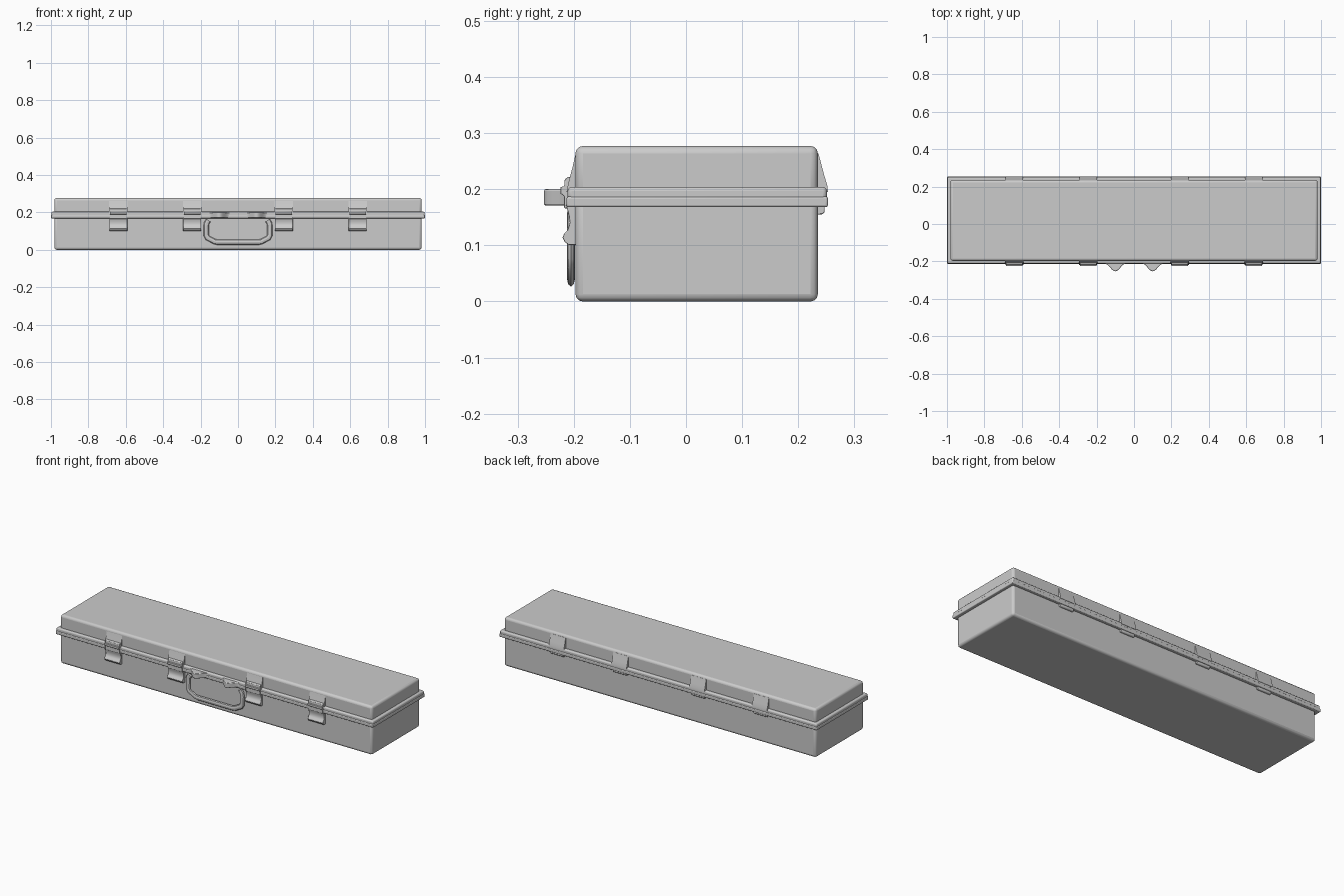
import bpy, bmesh, math

if "Cube" in bpy.data.objects:
    bpy.data.objects.remove(bpy.data.objects["Cube"])

CY = 0.0195  # depth centre of the case shell


def finish(ob, bevel=0.0, segs=3):
    if bevel:
        m = ob.modifiers.new("Bevel", "BEVEL")
        m.width, m.segments = bevel, segs
        m.limit_method = "ANGLE"
        m.angle_limit = math.radians(35)
    bpy.ops.object.select_all(action="DESELECT")
    ob.select_set(True)
    bpy.context.view_layer.objects.active = ob
    bpy.ops.object.shade_smooth_by_angle(angle=math.radians(35))
    return ob


def box(name, x, y0, y1, z0, z1, bevel):
    bpy.ops.mesh.primitive_cube_add(size=1, location=(0, (y0 + y1) / 2, (z0 + z1) / 2))
    ob = bpy.context.object
    ob.name = name
    ob.scale = (2 * x, y1 - y0, z1 - z0)
    bpy.ops.object.transform_apply(location=False, rotation=False, scale=True)
    return finish(ob, bevel)


def prism(name, pts, vec, bevel=0.0):
    # extrude a closed 3D outline along a vector
    bm = bmesh.new()
    f = bm.faces.new([bm.verts.new(p) for p in pts])
    r = bmesh.ops.extrude_face_region(bm, geom=[f])
    bmesh.ops.translate(bm, vec=vec, verts=[v for v in r["geom"] if isinstance(v, bmesh.types.BMVert)])
    bmesh.ops.recalc_face_normals(bm, faces=bm.faces)
    me = bpy.data.meshes.new(name)
    bm.to_mesh(me)
    bm.free()
    ob = bpy.data.objects.new(name, me)
    bpy.context.collection.objects.link(ob)
    return finish(ob, bevel, 2)


def across(name, x, width, profile, bevel):
    return prism(name, [(x - width / 2, y, z) for y, z in profile], (width, 0, 0), bevel)


# Case shell
box("case_base", 0.982, -0.197, 0.235, 0.0, 0.185, 0.013)
box("case_lid", 0.982, -0.197, 0.235, 0.185, 0.277, 0.013)
box("rim_lower", 1.0, -0.213, 0.253, 0.168, 0.187, 0.004)
box("rim_upper", 0.998, -0.211, 0.251, 0.18, 0.204, 0.007)

# Latches and hinges
ramp = [(-0.18, 0.195), (-0.213, 0.195), (-0.208, 0.218), (-0.202, 0.24), (-0.196, 0.266), (-0.18, 0.266)]
clasp = [(-0.2, 0.166), (-0.2, 0.222), (-0.21, 0.222), (-0.216, 0.218), (-0.217, 0.205),
         (-0.224, 0.204), (-0.224, 0.192), (-0.217, 0.188), (-0.217, 0.166)]
tongue = [(-0.19, 0.101), (-0.209, 0.101), (-0.216, 0.106), (-0.22, 0.114), (-0.217, 0.121),
          (-0.211, 0.127), (-0.207, 0.14), (-0.209, 0.155), (-0.214, 0.172), (-0.19, 0.172)]
hinge = [(0.22, 0.195), (0.253, 0.195), (0.252, 0.206), (0.246, 0.226), (0.236, 0.264), (0.22, 0.264)]
knob = [(0.23, 0.172), (0.247, 0.172), (0.247, 0.159), (0.243, 0.155), (0.23, 0.155)]
for i, x in enumerate((-0.64, -0.245, 0.245, 0.64)):
    across(f"latch_ramp_{i}", x, 0.098, ramp, 0)
    across(f"latch_clasp_{i}", x, 0.09, clasp, 0.0015)
    across(f"latch_tongue_{i}", x, 0.096, tongue, 0.001)
    across(f"hinge_ramp_{i}", x, 0.095, hinge, 0)
    across(f"hinge_knob_{i}", x, 0.085, knob, 0.002)

# Handle mounts: bell-shaped bulges on the front rim
for side, s in (("left", -1), ("right", 1)):
    bell = []
    for k in range(17):
        t = k / 8 - 1
        y = -0.211 - 0.042 * (0.5 + 0.5 * math.cos(math.pi * t)) ** 1.15
        bell.append((s * 0.1 + 0.06 * t, y, 0.171))
    bell = [(s * 0.1 - 0.06, -0.2, 0.171)] + bell + [(s * 0.1 + 0.06, -0.2, 0.171)]
    prism(f"handle_mount_{side}", bell, (0, 0, 0.029), 0.003)

# Carrying handle, a slightly flattened bent bar
half = [(0.158, 0.158), (0.168, 0.142), (0.17, 0.125), (0.17, 0.078), (0.163, 0.064), (0.125, 0.044), (0.11, 0.041)]
path = [(-x, z) for x, z in half] + half[::-1]
cu = bpy.data.curves.new("handle", "CURVE")
cu.dimensions = "3D"
cu.bevel_depth, cu.bevel_resolution, cu.use_fill_caps = 0.0145, 2, True
sp = cu.splines.new("POLY")
sp.points.add(len(path) - 1)
for p, (x, z) in zip(sp.points, path):
    p.co = (x, 0, z, 1)
handle = bpy.data.objects.new("handle", cu)
handle.location.y = -0.205
handle.scale.y = 0.5
bpy.context.collection.objects.link(handle)
bpy.ops.object.select_all(action="DESELECT")
handle.select_set(True)
bpy.context.view_layer.objects.active = handle
bpy.ops.object.convert(target="MESH")
finish(bpy.context.object)
